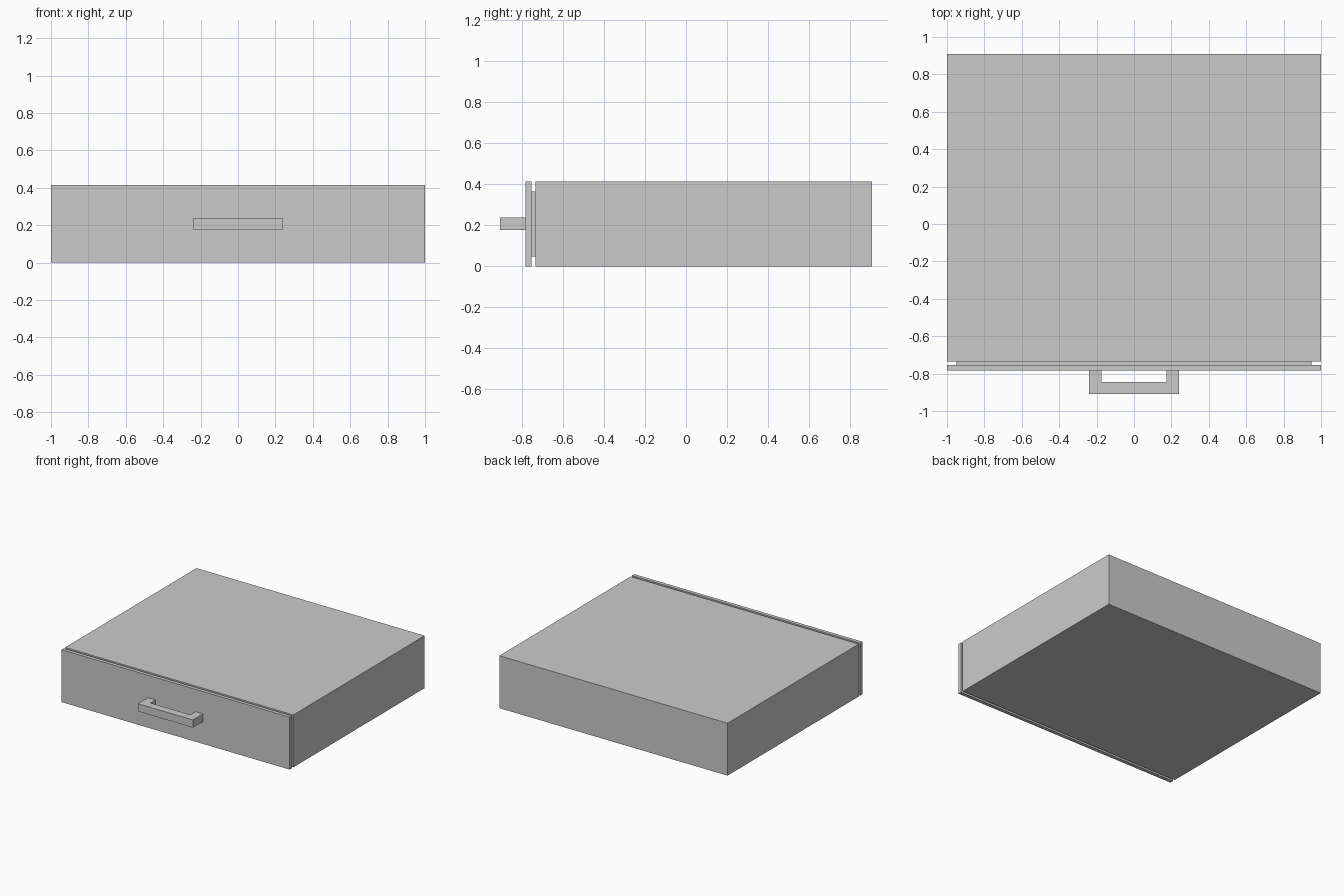
import bpy, bmesh

if "Cube" in bpy.data.objects:
    bpy.data.objects.remove(bpy.data.objects["Cube"])


def build(name, bm):
    bmesh.ops.recalc_face_normals(bm, faces=bm.faces)
    me = bpy.data.meshes.new(name)
    bm.to_mesh(me)
    bm.free()
    ob = bpy.data.objects.new(name, me)
    bpy.context.collection.objects.link(ob)
    return ob


def box_bm(x, y, z):
    bm = bmesh.new()
    bmesh.ops.create_cube(bm, size=1)
    for v in bm.verts:
        for i, (a, b) in enumerate((x, y, z)):
            v.co[i] = b if v.co[i] > 0 else a
    return bm


def open_box(name, x, y, z, open_axis, open_sign, wall):
    # Box with one face removed and walls thickened inwards
    bm = box_bm(x, y, z)
    bm.normal_update()
    faces = [f for f in bm.faces if f.normal[open_axis] * open_sign > 0.5]
    bmesh.ops.delete(bm, geom=faces, context='FACES_ONLY')
    ob = build(name, bm)
    # Open shells need outward normals before thickening
    centre = sum((v.co for v in ob.data.vertices), ob.location * 0) / len(ob.data.vertices)
    p = ob.data.polygons[0]
    if p.normal.dot(p.center - centre) < 0:
        ob.data.flip_normals()
    m = ob.modifiers.new("walls", 'SOLIDIFY')
    m.thickness = wall
    m.offset = -1
    m.use_even_offset = True
    return ob


# Cabinet shell, open at the front
open_box("cabinet_shell", (-1, 1), (-0.735, 0.908), (0, 0.415), 1, -1, 0.03)

# Drawer tray, open at the top, sticking out slightly
open_box("drawer_tray", (-0.95, 0.95), (-0.754, 0.85), (0.047, 0.366), 2, 1, 0.025)

# Drawer front panel
build("drawer_front", box_bm((-1, 1), (-0.782, -0.754), (0, 0.415)))

# Square U-shaped pull handle
profile = [(-0.24, -0.782), (-0.24, -0.908), (0.24, -0.908), (0.24, -0.782),
           (0.175, -0.782), (0.175, -0.846), (-0.175, -0.846), (-0.175, -0.782)]
bm = bmesh.new()
face = bm.faces.new([bm.verts.new((x, y, 0.177)) for x, y in profile])
ext = bmesh.ops.extrude_face_region(bm, geom=[face], use_keep_orig=True)
for v in ext["geom"]:
    if isinstance(v, bmesh.types.BMVert):
        v.co.z = 0.238
build("pull_handle", bm)
